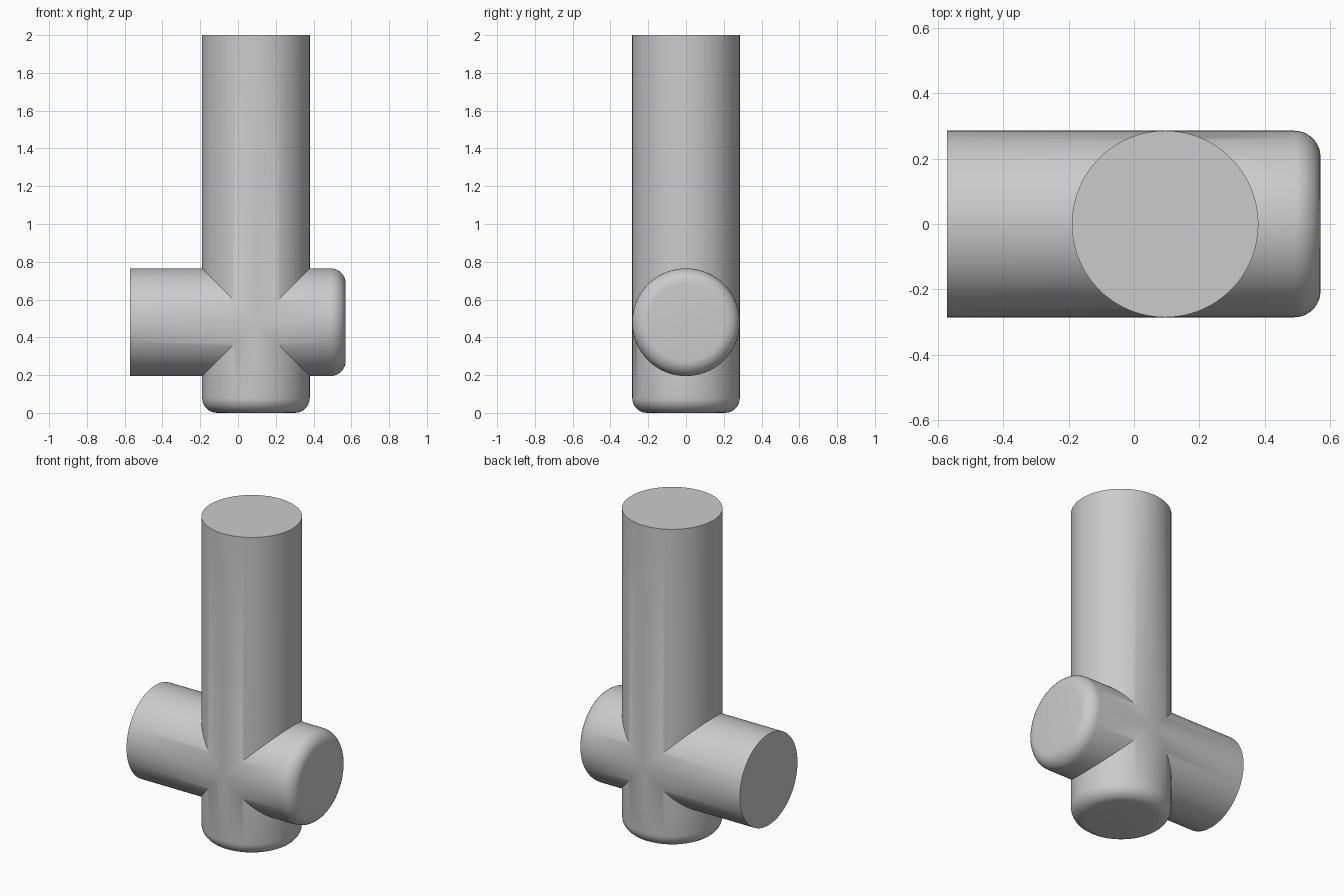
import bpy, bmesh, math
from mathutils import Vector

if "Cube" in bpy.data.objects:
    bpy.data.objects.remove(bpy.data.objects["Cube"])

R = 0.285          # pipe radius
FILLET = 0.08      # rounding of the closed ends
SEG = 96
CENTRE = Vector((0.095, 0, 0.48))
X, Y, Z = Vector((1, 0, 0)), Vector((0, 1, 0)), Vector((0, 0, 1))

bm = bmesh.new()


def arm(axis, side, length, rounded):
    """Pipe arm from the mitred joint to a flat or rounded end cap."""
    if rounded:
        steps = [i * math.pi / 16 for i in range(9)]
        profile = [(R - FILLET + FILLET * math.cos(a),
                    length - FILLET + FILLET * math.sin(a)) for a in steps]
    else:
        profile = [(R, length)]
    angles = [2 * math.pi * i / SEG for i in range(SEG)]
    # the mitre ring follows the planes where the two pipes meet
    rings = [[bm.verts.new(CENTRE + side * R * math.cos(t) + Y * R * math.sin(t)
                           + axis * abs(R * math.cos(t))) for t in angles]]
    for rad, dist in profile:
        rings.append([bm.verts.new(CENTRE + (side * math.cos(t) + Y * math.sin(t)) * rad
                                   + axis * dist) for t in angles])
    for a, b in zip(rings, rings[1:]):
        for i in range(SEG):
            j = (i + 1) % SEG
            bm.faces.new((a[i], a[j], b[j], b[i]))
    bm.faces.new(rings[-1])


arm(Z, X, 1.52, False)     # tall upright
arm(-Z, X, 0.48, True)     # rounded foot
arm(-X, Z, 0.667, False)   # open side branch
arm(X, Z, 0.475, True)     # rounded side stub

# weld the four arms along the mitres
bmesh.ops.remove_doubles(bm, verts=bm.verts, dist=1e-5)
bmesh.ops.recalc_face_normals(bm, faces=bm.faces)
mesh = bpy.data.meshes.new("pipe_cross")
bm.to_mesh(mesh)
bm.free()

pipe = bpy.data.objects.new("pipe_cross", mesh)
bpy.context.collection.objects.link(pipe)
grey = bpy.data.materials.new("light_grey")
grey.diffuse_color = (0.6, 0.6, 0.6, 1)
grey.use_nodes = True
grey.node_tree.nodes["Principled BSDF"].inputs["Base Color"].default_value = grey.diffuse_color
mesh.materials.append(grey)

bpy.context.view_layer.objects.active = pipe
pipe.select_set(True)
bpy.ops.object.shade_smooth_by_angle(angle=math.radians(30))
